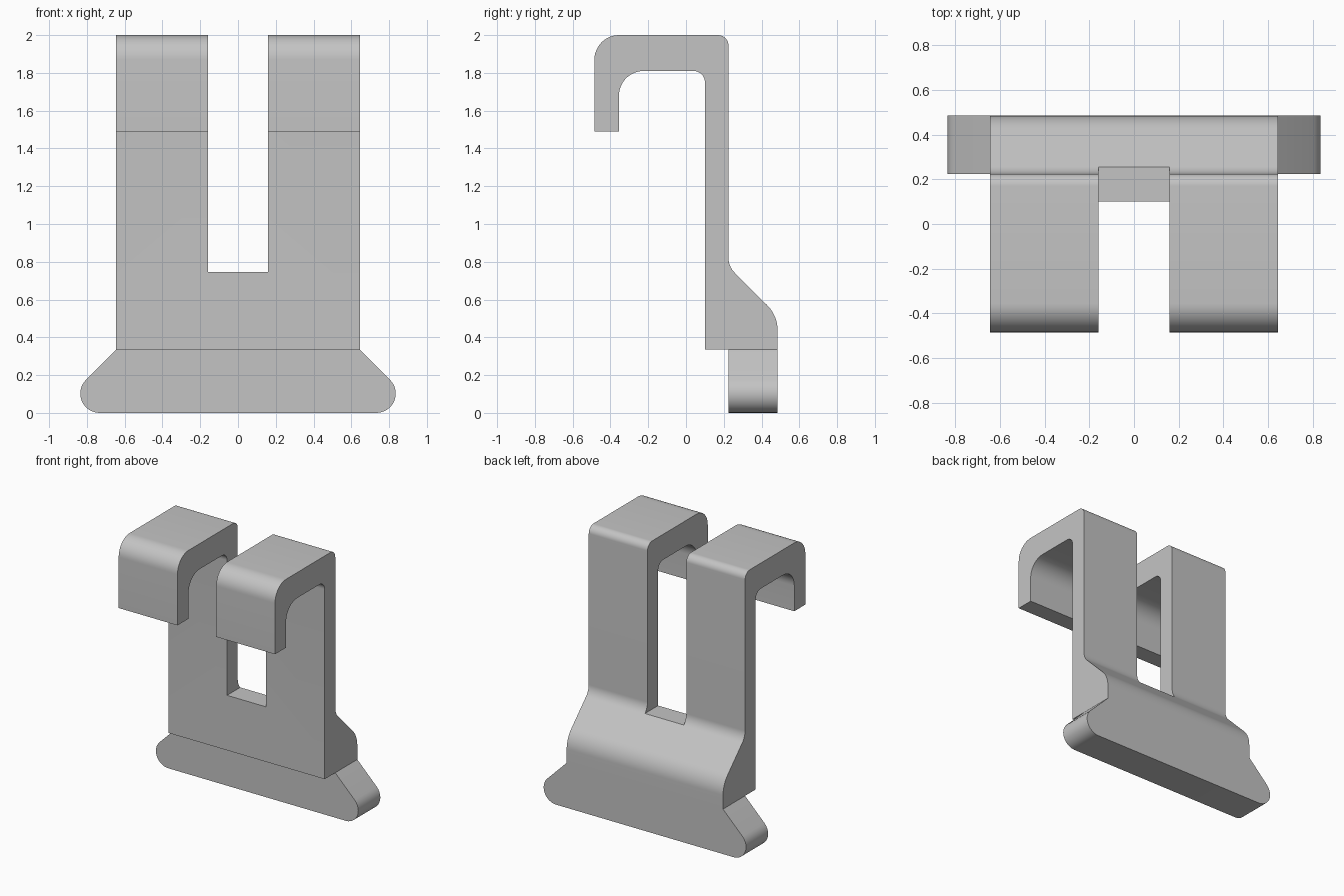
import bpy
import bmesh
import math
from mathutils import Vector

cube = bpy.data.objects.get("Cube")
if cube:
    bpy.data.objects.remove(cube, do_unlink=True)

GREY = (0.55, 0.55, 0.55, 1.0)
mat = bpy.data.materials.new("plain grey")
mat.use_nodes = True
mat.diffuse_color = GREY
mat.node_tree.nodes["Principled BSDF"].inputs["Base Color"].default_value = GREY


def rounded(corners, steps=12):
    """Turn (u, v, radius) corners into an outline with tangent arcs."""
    out = []
    for i, (u, v, r) in enumerate(corners):
        p = Vector((u, v))
        if not r:
            out.append(p)
            continue
        a = (Vector(corners[i - 1][:2]) - p).normalized()
        b = (Vector(corners[(i + 1) % len(corners)][:2]) - p).normalized()
        half = a.angle(b) / 2
        centre = p + (a + b).normalized() * r / math.sin(half)
        start = p + a * r / math.tan(half) - centre
        end = p + b * r / math.tan(half) - centre
        sweep = start.angle(end)
        for k in range(steps + 1):
            t = k / steps
            out.append(centre + (start * math.sin((1 - t) * sweep)
                                 + end * math.sin(t * sweep)) / math.sin(sweep))
    return out


def extrude(name, outline, place, low, high):
    """Extrude an outline from low to high; place maps (u, v, depth) to 3D."""
    bm = bmesh.new()
    face = bm.faces.new([bm.verts.new(place(p.x, p.y, low)) for p in outline])
    new = bmesh.ops.extrude_face_region(bm, geom=[face])["geom"]
    shift = Vector(place(0, 0, high)) - Vector(place(0, 0, low))
    bmesh.ops.translate(bm, vec=shift,
                        verts=[g for g in new if isinstance(g, bmesh.types.BMVert)])
    bmesh.ops.recalc_face_normals(bm, faces=bm.faces)
    mesh = bpy.data.meshes.new(name)
    bm.to_mesh(mesh)
    bm.free()
    mesh.materials.append(mat)
    obj = bpy.data.objects.new(name, mesh)
    bpy.context.collection.objects.link(obj)
    return obj


def combine(target, other, operation):
    """Apply a boolean to target and remove the other solid."""
    mod = target.modifiers.new(operation.lower(), "BOOLEAN")
    mod.operation = operation
    mod.solver = "EXACT"
    mod.object = other
    bpy.context.view_layer.objects.active = target
    bpy.ops.object.modifier_apply(modifier=mod.name)
    bpy.data.objects.remove(other, do_unlink=True)


def side(u, v, d):
    return (d, u, v)


def front(u, v, d):
    return (u, d, v)


# Hooked plate: side profile with a flared lower back
hook = rounded([
    (-0.485, 1.49, 0), (-0.485, 2.0, 0.13), (0.225, 2.0, 0.055),
    (0.225, 0.775, 0.11), (0.485, 0.515, 0.19), (0.485, 0.335, 0),
    (0.10, 0.335, 0), (0.10, 1.81, 0.06), (-0.355, 1.81, 0.13),
    (-0.355, 1.49, 0)])
clip = extrude("hook_clip", hook, side, -0.645, 0.645)

# Open slot that splits the plate into two hooked arms
slot = rounded([(-0.16, 0.745, 0), (0.16, 0.745, 0), (0.16, 2.2, 0), (-0.16, 2.2, 0)])
combine(clip, extrude("slot_cutter", slot, front, -0.7, 0.7), "DIFFERENCE")

# Flared foot with rounded tips, flush with the back
foot = rounded([(-0.645, 0.335, 0), (0.645, 0.335, 0), (0.98, 0, 0.1025), (-0.98, 0, 0.1025)])
combine(clip, extrude("foot", foot, front, 0.225, 0.485), "UNION")

# Smooth the rounded bends, keep hard edges
bpy.ops.object.select_all(action="DESELECT")
clip.select_set(True)
bpy.context.view_layer.objects.active = clip
bpy.ops.object.shade_smooth_by_angle(angle=math.radians(30))
